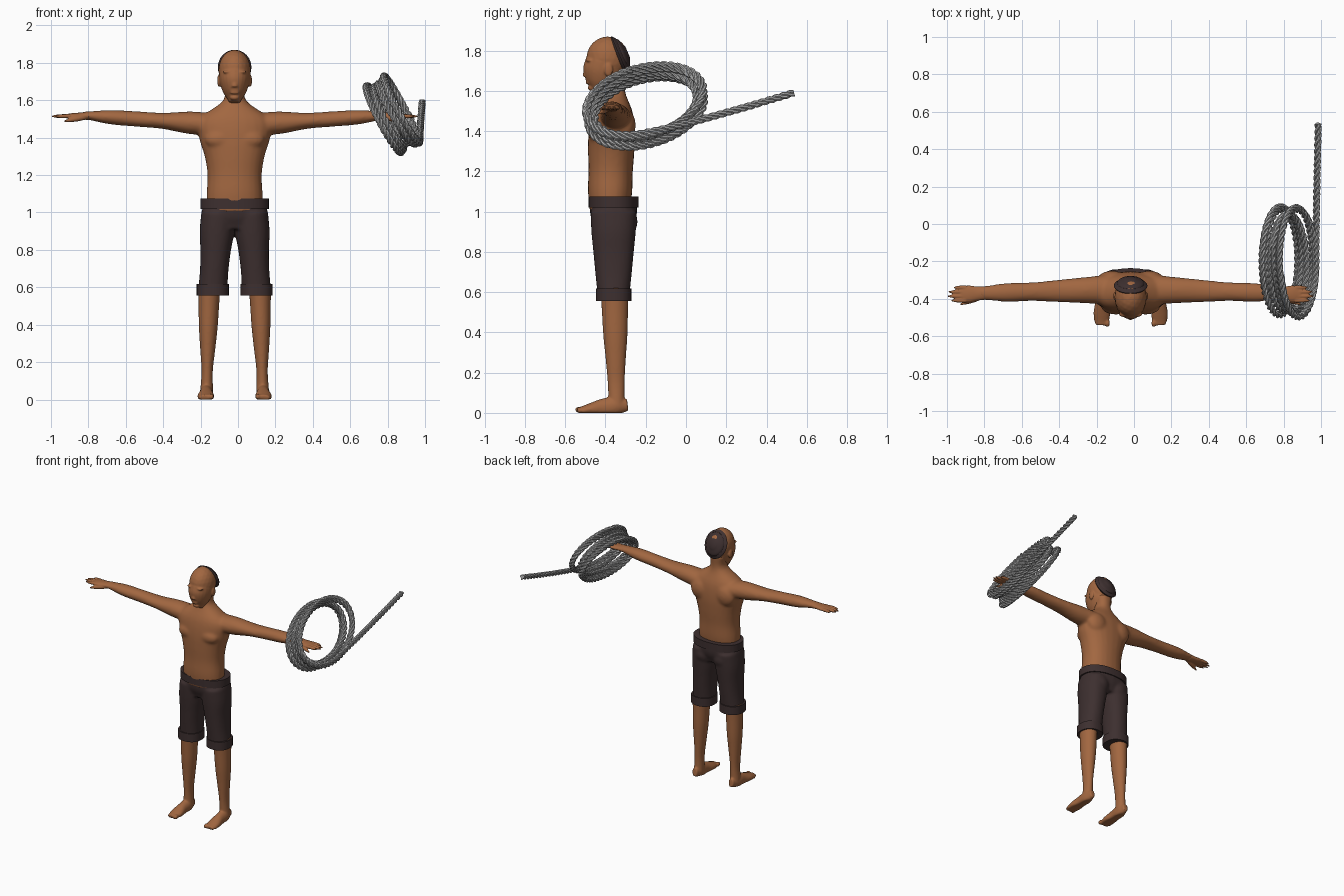
import bpy, bmesh, math
from mathutils import Vector, Matrix

if "Cube" in bpy.data.objects:
    bpy.data.objects.remove(bpy.data.objects["Cube"], do_unlink=True)

SPINE = -.36                          # depth of the body axis
BODY = Vector((-.018, 0, 0))          # sideways place of the body
X_AXIS, Y_AXIS = Vector((1, 0, 0)), Vector((0, 1, 0))


def material(name, *rgb):
    mat = bpy.data.materials.new(name)
    mat.use_nodes = True
    mat.diffuse_color = (*rgb, 1)
    for node in mat.node_tree.nodes:
        if node.type == "BSDF_PRINCIPLED":
            node.inputs["Base Color"].default_value = (*rgb, 1)
    return mat


skin = material("brown skin", .36, .135, .052)
cloth = material("dark cloth", .047, .029, .029)
grey = material("grey rope", .42, .42, .42)


def bridge(bm, rings):
    """Join successive rings of points into a closed tube."""
    rows = [[bm.verts.new(point) for point in ring] for ring in rings]
    for low, high in zip(rows, rows[1:]):
        for i in range(len(low)):
            bm.faces.new((low[i - 1], low[i], high[i], high[i - 1]))
    bm.faces.new(rows[0])
    bm.faces.new(rows[-1])


def oval(centre, u, v, sides, square=1):
    """Ring of points, slightly boxy when square is below one."""
    ring = []
    for i in range(sides):
        angle = math.tau * i / sides
        c, s = math.cos(angle), math.sin(angle)
        ring.append(centre + u * math.copysign(abs(c) ** square, c)
                    + v * math.copysign(abs(s) ** square, s))
    return ring


def limb(bm, start, end, *radii, steps=4, sides=24, square=1):
    """Tube with evenly spaced radii (or radius pairs), eased between them."""
    start, end = Vector(start), Vector(end)
    along = (end - start).normalized()
    guide = X_AXIS if abs(along.y) > abs(along.z) + abs(along.x) else Y_AXIS
    v = (guide - along * along.dot(guide)).normalized()
    u = v.cross(along)
    keys = [Vector(r) if isinstance(r, tuple) else Vector((r, r)) for r in radii]
    last = len(keys) - 1
    rings = []
    for i in range(last * steps + 1):
        k = min(i // steps, last - 1)
        f = i / steps - k
        a, b = keys[k], keys[k + 1]
        slope_a = (b - keys[max(k - 1, 0)]) / 2
        slope_b = (keys[min(k + 2, last)] - a) / 2
        ease = f * f * (3 - 2 * f)
        r = a.lerp(b, ease) + (slope_a * (1 - f) - slope_b * f) * f * (1 - f)
        centre = start.lerp(end, i / (last * steps))
        rings.append(oval(centre, u * r.x, v * r.y, sides, square))
    bridge(bm, rings)


def ball(bm, centre, *radii):
    place = Matrix.Translation(centre) @ Matrix.Diagonal((*radii, 1))
    bmesh.ops.create_icosphere(bm, subdivisions=3, radius=1, matrix=place)


def band(bm, x, low, high, width, depth, lip):
    """Folded cloth band with a lip that turns inward."""
    rings = []
    for z, inset in ((low, lip), (low, 0), (high, 0), (high, lip)):
        u, v = X_AXIS * (width - inset), Y_AXIS * (depth - inset)
        rings.append(oval(Vector((x, SPINE, z)), u, v, 36, .88))
    bridge(bm, rings)


def mirror(bm):
    """Repeat everything built so far on the right side."""
    copy = bmesh.ops.duplicate(bm, geom=bm.verts[:] + bm.edges[:] + bm.faces[:])
    for item in copy["geom"]:
        if isinstance(item, bmesh.types.BMVert):
            item.co.x *= -1


def finish(bm, name, mat, voxel=0, soften=0, place=BODY):
    bmesh.ops.recalc_face_normals(bm, faces=bm.faces)
    mesh = bpy.data.meshes.new(name)
    bm.to_mesh(mesh)
    bm.free()
    mesh.materials.append(mat)
    part = bpy.data.objects.new(name, mesh)
    part.location = place
    bpy.context.collection.objects.link(part)
    bpy.ops.object.select_all(action="DESELECT")
    bpy.context.view_layer.objects.active = part
    part.select_set(True)
    if voxel:                         # fuse overlapping volumes
        fuse = part.modifiers.new("fuse", "REMESH")
        fuse.mode, fuse.voxel_size = "VOXEL", voxel
        relax = part.modifiers.new("relax", "SMOOTH")
        relax.iterations = soften
        for modifier in ("fuse", "relax"):
            bpy.ops.object.modifier_apply(modifier=modifier)
    bpy.ops.object.shade_smooth_by_angle(angle=math.radians(45))


# Arms, chest, shoulder blades, torso and neck
bm = bmesh.new()
limb(bm, (.1, -.35, 1.47), (.81, -.37, 1.52),
     (.06, .08), (.06, .07), (.043, .06), (.041, .05), (.038, .05), (.02, .035))
ball(bm, (.08, -.44, 1.39), .08, .045, .05)
ball(bm, (.1, -.3, 1.43), .08, .05, .08)
mirror(bm)
limb(bm, (0, -.38, 1), (0, SPINE, 1.7), (.15, .1), (.15, .11), (.145, .11), (.16, .115),
     (.19, .115), (.19, .1), (.06, .06), (.06, .06), square=.9)
finish(bm, "torso_and_arms", skin, .009, 10)

# Head: brows, eyes, cheeks and ears, then skull, jaw, nose and lips
bm = bmesh.new()
ball(bm, (.034, -.482, 1.752), .03, .016, .009)
ball(bm, (.036, -.466, 1.728), .017, .016, .008)
ball(bm, (.05, -.45, 1.695), .02, .02, .02)
ball(bm, (.083, -.385, 1.705), .01, .022, .034)
mirror(bm)
ball(bm, (0, -.39, 1.76), .086, .105, .11)
limb(bm, (0, -.44, 1.59), (0, -.4, 1.74), (.03, .03), (.06, .075), (.078, .1), (.084, .1))
limb(bm, (0, -.495, 1.67), (0, -.485, 1.75), .02, .015, .01)
for z in (1.64, 1.652):
    ball(bm, (0, -.486, z), .025, .013, .007)
ball(bm, (0, -.468, 1.615), .026, .02, .016)
finish(bm, "head", skin, .005, 4)

# Cap on the back of the head: rim and shallow dome
bm = bmesh.new()
limb(bm, (0, -.345, 1.77), (0, -.315, 1.783), (.085, .07), (.102, .09), (.085, .07))
limb(bm, (0, -.325, 1.779), (0, -.29, 1.794), (.085, .075), (.075, .065), (.03, .025))
finish(bm, "cap", cloth)

# Hands: palm, thumb and four fingers
bm = bmesh.new()
limb(bm, (.78, -.37, 1.517), (.91, -.375, 1.515),
     (.023, .036), (.018, .038), (.016, .045), (.01, .038))
limb(bm, (.8, -.39, 1.51), (.91, -.43, 1.488), .014, .015, .012, .005)
for i in range(4):
    y = -.34 - .023 * i
    tip = .98 - .012 * (i - 1.7) ** 2
    limb(bm, (.88, y, 1.516), (tip, y, 1.514), .011, .011, .01, .004, sides=12)
mirror(bm)
finish(bm, "hands", skin, .004, 3)

# Lower legs, feet and toes, with flat soles
bm = bmesh.new()
limb(bm, (.15, -.345, .03), (.135, -.355, .62),
     (.035, .04), (.03, .042), (.04, .05), (.05, .06), (.055, .065), (.06, .07))
limb(bm, (.15, -.29, .04), (.155, -.54, .01),
     (.03, .02), (.047, .036), (.045, .036), (.03, .045), (.015, .035))
for i in range(5):
    r = .016 - .0015 * i
    ball(bm, (.123 + .017 * i, -.53 + .006 * i, r), r * .75, r * 1.4, r)
mirror(bm)
for vert in bm.verts:
    vert.co.z = max(vert.co.z, 0)
finish(bm, "lower_legs", skin, .006, 5)

# Shorts: legs and seat fused
bm = bmesh.new()
limb(bm, (.117, SPINE, .58), (.088, SPINE, 1),
     (.078, .08), (.076, .09), (.081, .1), (.092, .11), (.09, .115), square=.9)
ball(bm, (.08, -.31, .95), .075, .07, .075)
mirror(bm)
limb(bm, (0, SPINE, .91), (0, SPINE, 1.05), (.14, .09), (.173, .115), (.17, .117), square=.9)
finish(bm, "shorts", cloth, .009, 8)

# Rolled cuffs and waistband
bm = bmesh.new()
band(bm, .117, .555, .617, .086, .088, .01)
mirror(bm)
finish(bm, "cuffs", cloth)
bm = bmesh.new()
band(bm, 0, 1.02, 1.075, .183, .124, .01)
finish(bm, "waistband", cloth)

# Centre line of the coiled rope: seven loops, then a loose tail
middle = Vector((.83, -.2, 1.525))
wide, tall = Vector((0, .272, .05)), Vector((.09, 0, -.16))
across = tall.cross(wide).normalized()
across *= math.copysign(1, across.x)
first, final = -1.75, math.pi / 2 - math.tau * 7
path = []
for i in range(900):
    f = i / 900
    turn = first + (final - first) * f
    swell = 1 + .075 * math.sin(math.tau * 2.3 * f + 1)
    shift = .058 * math.cos(math.tau * f)
    loop = wide * math.cos(turn) + tall * math.sin(turn)
    path.append(middle + loop * swell + across * shift)
root, tip = path[-1], Vector((.985, .55, 1.595))
bend = root + wide * .85
for i in range(1, 81):
    f = i / 80
    path.append(root.lerp(bend, f).lerp(bend.lerp(tip, f), f))

# Three strands twisted round the centre line
STRAND, PITCH = .01, .11
bm = bmesh.new()
for strand in range(3):
    rings, run = [], 0
    for before, point, after in zip(path, path[1:], path[2:]):
        run += (point - before).length
        along = (after - before).normalized()
        u = along.cross(across).normalized()
        v = along.cross(u)
        twist = math.tau * (run / PITCH + strand / 3)
        offset = (u * math.cos(twist) + v * math.sin(twist)) * STRAND
        rings.append(oval(point + offset, u * STRAND, v * STRAND, 7))
    bridge(bm, rings)
finish(bm, "coiled_rope", grey, place=Vector())
